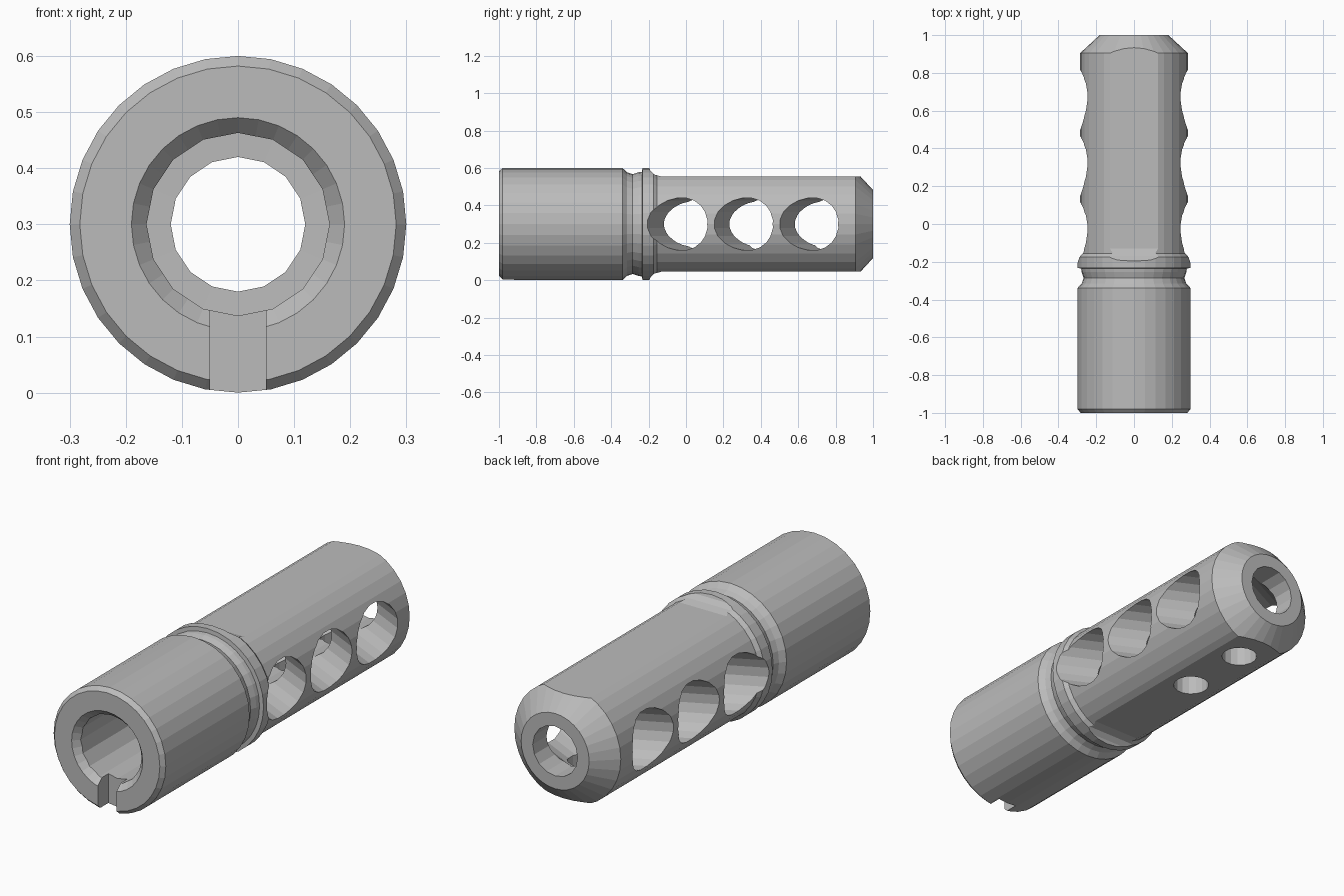
import bpy, bmesh, math
from mathutils import Matrix

cube = bpy.data.objects.get("Cube")
if cube:
    bpy.data.objects.remove(cube, do_unlink=True)

AXIS_Z = 0.3

steel = bpy.data.materials.new("grey steel")
steel.use_nodes = True
GREY = (0.5, 0.5, 0.5, 1)
steel.diffuse_color = GREY
steel.node_tree.nodes["Principled BSDF"].inputs["Base Color"].default_value = GREY


def finish(name, bm):
    bmesh.ops.recalc_face_normals(bm, faces=bm.faces)
    mesh = bpy.data.meshes.new(name)
    bm.to_mesh(mesh)
    bm.free()
    mesh.materials.append(steel)
    obj = bpy.data.objects.new(name, mesh)
    bpy.context.collection.objects.link(obj)
    return obj


def loft(name, rings):
    """Closed solid through rings of points, capped at both ends."""
    bm = bmesh.new()
    rings = [[bm.verts.new(p) for p in ring] for ring in rings]
    for a, b in zip(rings, rings[1:]):
        for i in range(len(a)):
            j = (i + 1) % len(a)
            bm.faces.new((a[i], a[j], b[j], b[i]))
    bm.faces.new(rings[0])
    bm.faces.new(rings[-1])
    return finish(name, bm)


def circle(sides, phase=0):
    angles = [math.tau * (i + phase) / sides for i in range(sides)]
    return [(math.cos(a), math.sin(a)) for a in angles]


def lathe(name, profile, sides):
    """Solid turned about the long axis from (y, radius) points."""
    return loft(name, [[(r * c, y, AXIS_Z + r * s) for c, s in circle(sides)] for y, r in profile])


def prism(name, outline, half_width):
    """(y, z) outline extruded across x."""
    return loft(name, [[(x, y, z) for y, z in outline] for x in (-half_width, half_width)])


def cut(target, cutter):
    mod = target.modifiers.new("cut", 'BOOLEAN')
    mod.operation = 'DIFFERENCE'
    mod.solver = 'MANIFOLD'
    mod.object = cutter
    bpy.context.view_layer.update()
    graph = bpy.context.evaluated_depsgraph_get()
    mesh = bpy.data.meshes.new_from_object(target.evaluated_get(graph))
    target.modifiers.clear()
    target.data = mesh
    bpy.data.objects.remove(cutter, do_unlink=True)


# Turned body: sleeve, groove, collar, ported barrel, chamfered nose
body = lathe("muzzle_body", [
    (-1, 0.282), (-0.98, 0.3), (-0.34, 0.3), (-0.315, 0.277), (-0.285, 0.267),
    (-0.255, 0.277), (-0.235, 0.28), (-0.233, 0.3), (-0.175, 0.3), (-0.155, 0.285),
    (0.905, 0.285), (1, 0.182)], 32)

# Flats on top and bottom, filleted up to the collar
flat = [(-0.2, 0.31), (-0.19, 0.285), (-0.17, 0.265), (-0.13, 0.254), (1.1, 0.254), (1.1, 0.5), (-0.2, 0.5)]
for side in (1, -1):
    cut(body, prism("flat_cutter", [(y, AXIS_Z + side * h) for y, h in flat], 0.5))

# Wide socket stepping down to the through bore, then the entry chamfer
cut(body, lathe("bore_cutter", [(-1.1, 0.163), (-0.35, 0.163), (-0.349, 0.12), (1.1, 0.12)], 16))
cut(body, lathe("entry_cutter", [(-1.03, 0.217), (-0.96, 0.154)], 32))

# Key slot at the bottom of the socket
cut(body, prism("slot_cutter", [(-1.1, -0.1), (-0.92, -0.1), (-0.92, 0.2), (-1.1, 0.2)], 0.05))

# Side ports, swept towards the rear as they leave the bore
SLOPE = 0.49
for k in range(3):
    y = 0.097 + 0.35 * k
    rings = [[(x, y - SLOPE * abs(x) + 0.158 * c, AXIS_Z + 0.141 * s) for c, s in circle(20, 0.5)]
             for x in (-0.5, 0, 0.5)]
    cut(body, loft("port_cutter", rings))

# Two small vents through the bottom flat
for y in (0.415, 0.765):
    cut(body, loft("vent_cutter", [[(0.082 * c, y + 0.082 * s, z) for c, s in circle(16, 0.5)]
                                   for z in (-0.1, AXIS_Z)]))
